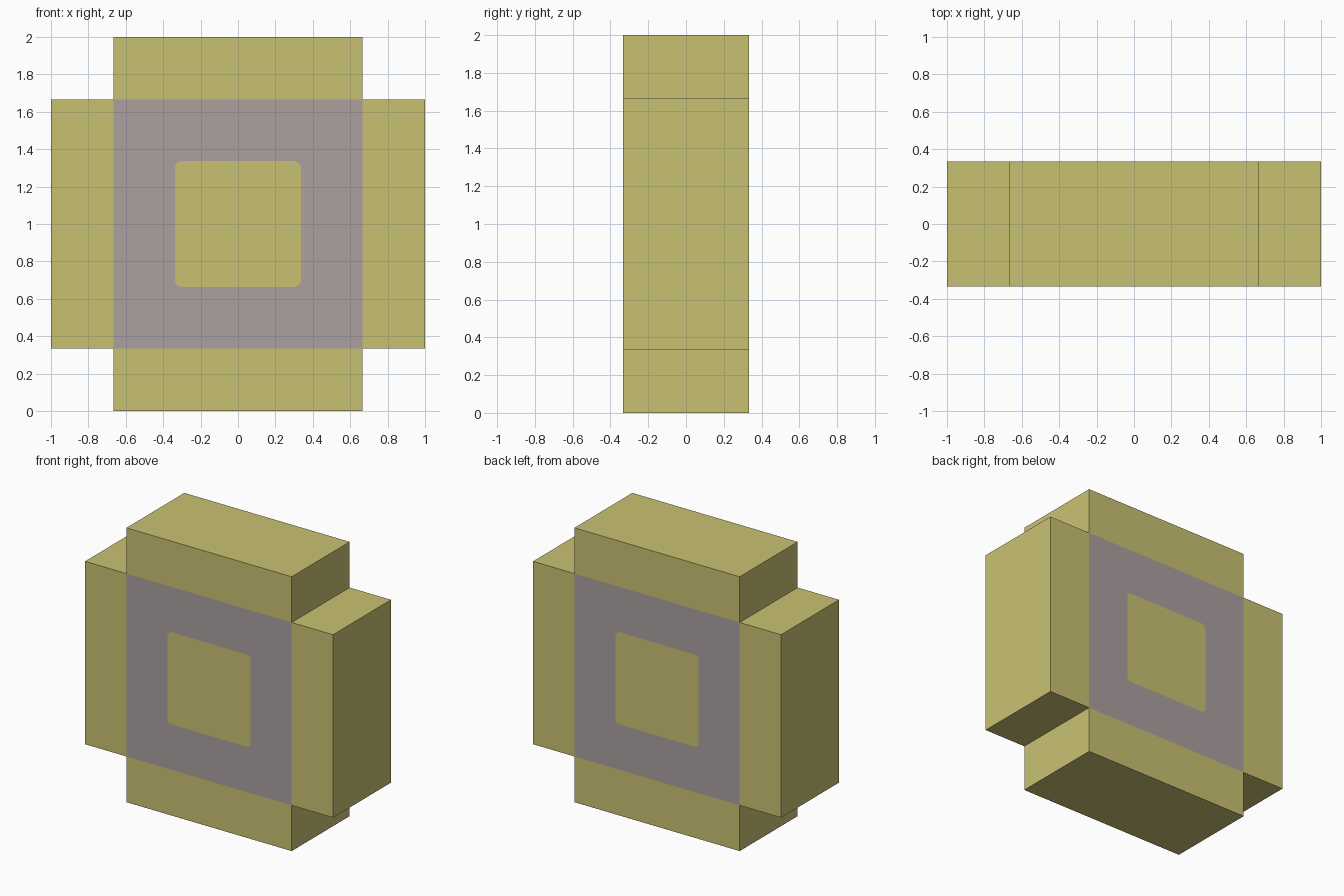
import bpy, bmesh, math
from mathutils import Vector

if "Cube" in bpy.data.objects:
    bpy.data.objects.remove(bpy.data.objects["Cube"])

A, B, H = 2 / 3, 1.0, 1 / 3      # panel half width, overall half width, half depth
W, R, N = 0.336, 0.035, 8        # window half width, corner radius, arc segments


def material(name, rgb):
    m = bpy.data.materials.new(name)
    m.diffuse_color = (*rgb, 1)
    m.use_nodes = True
    m.node_tree.nodes["Principled BSDF"].inputs["Base Color"].default_value = m.diffuse_color
    return m


bm = bmesh.new()


def vert(x, z):
    return bm.verts.new((x, -H, z + 1))


def turn(x, z, k):
    for _ in range(k):
        x, z = -z, x
    return x, z


# Front face: panel corners and the rounded window corners, by quarter turns
corners = [vert(*turn(A, A, k)) for k in range(4)]
arcs = []
for k in range(4):
    arc = []
    for i in range(N + 1):
        a = math.pi / 2 * i / N
        arc.append(vert(*turn(W - R + R * math.cos(a), W - R + R * math.sin(a), k)))
    arcs.append(arc)

for k in range(4):
    n = (k + 1) % 4
    # Arm of the cross
    bm.faces.new([corners[k], vert(*turn(A, B, k)), vert(*turn(-A, B, k)), corners[n]])
    # One side of the square frame
    inner = arcs[k][N // 2:] + arcs[n][:N // 2 + 1]
    bm.faces.new([corners[k], corners[n]] + inner[::-1]).material_index = 1
# Window in the middle
bm.faces.new([v for arc in arcs for v in arc])

# Extrude through to the matching back face
res = bmesh.ops.extrude_face_region(bm, geom=bm.faces[:], use_keep_orig=True)
moved = [g for g in res["geom"] if isinstance(g, bmesh.types.BMVert)]
bmesh.ops.translate(bm, verts=moved, vec=Vector((0, 2 * H, 0)))
# Side walls are all body colour
for f in bm.faces:
    ys = [v.co.y for v in f.verts]
    if max(ys) - min(ys) > H:
        f.material_index = 0
bmesh.ops.recalc_face_normals(bm, faces=bm.faces[:])

mesh = bpy.data.meshes.new("cross_block")
bm.to_mesh(mesh)
bm.free()
mesh.materials.append(material("straw yellow", (0.584, 0.535, 0.171)))
mesh.materials.append(material("mauve grey", (0.412, 0.352, 0.352)))
block = bpy.data.objects.new("cross_block", mesh)
bpy.context.collection.objects.link(block)
